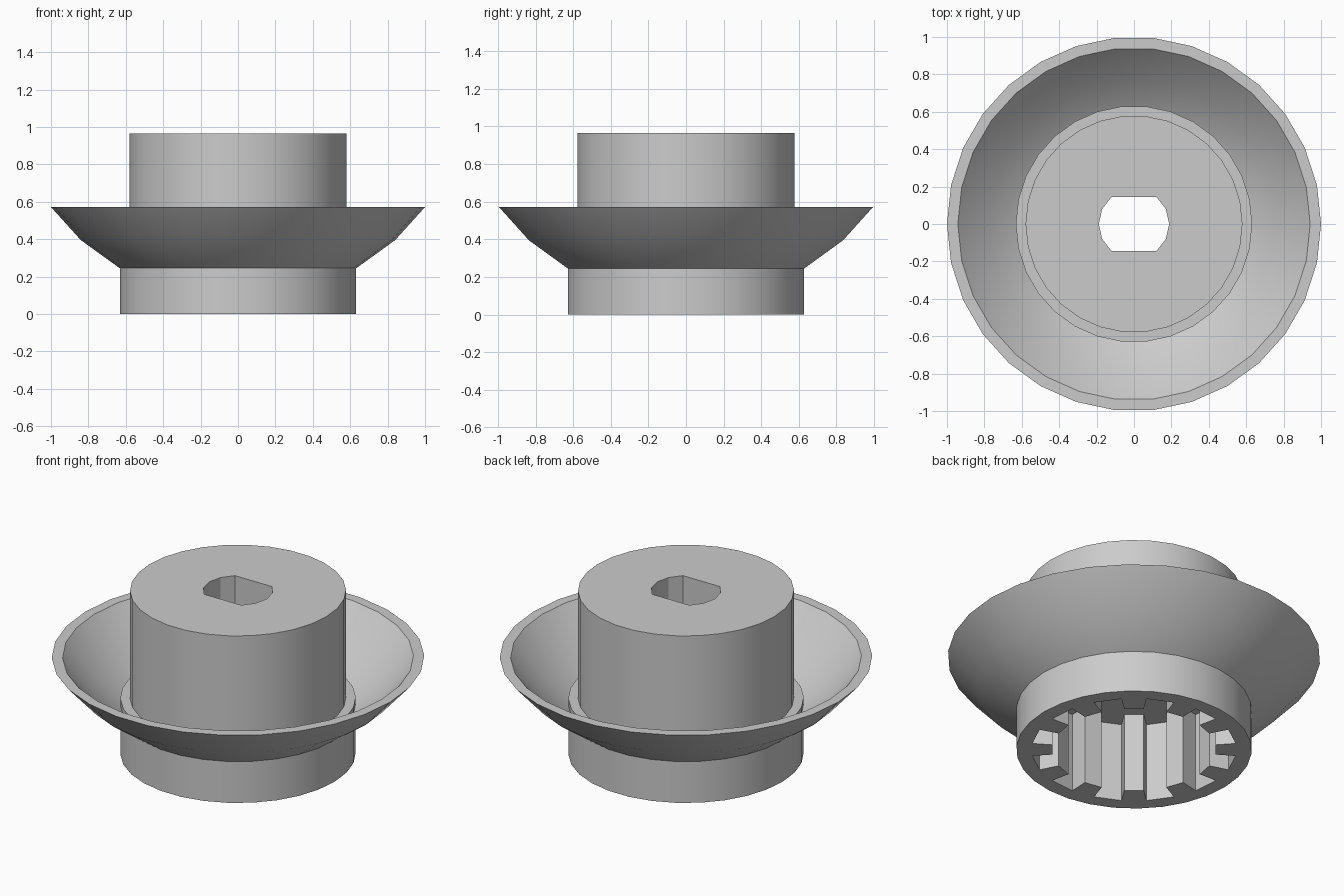
import bpy, bmesh
from math import sin, cos, radians, pi

SIDES = 30
TEETH = 12

cube = bpy.data.objects.get("Cube")
if cube:
    bpy.data.objects.remove(cube, do_unlink=True)

grey = bpy.data.materials.new("plain grey")
grey.use_nodes = True
grey.diffuse_color = (0.6, 0.6, 0.6, 1)
grey.node_tree.nodes["Principled BSDF"].inputs["Base Color"].default_value = (0.6, 0.6, 0.6, 1)


def circle(r):
    return [(r * cos(2 * pi * i / SIDES), r * sin(2 * pi * i / SIDES)) for i in range(SIDES)]


def loft(name, sections, ring=False):
    """Skin a stack of (outline, height) sections; cap the ends or join them into a ring."""
    bm = bmesh.new()
    loops = [[bm.verts.new((x, y, z)) for x, y in outline] for outline, z in sections]
    pairs = list(zip(loops, loops[1:]))
    if ring:
        pairs.append((loops[-1], loops[0]))
    else:
        bm.faces.new(loops[0])
        bm.faces.new(loops[-1])
    for low, high in pairs:
        n = len(low)
        for i in range(n):
            j = (i + 1) % n
            bm.faces.new((low[i], low[j], high[j], high[i]))
    bmesh.ops.recalc_face_normals(bm, faces=bm.faces)
    mesh = bpy.data.meshes.new(name)
    bm.to_mesh(mesh)
    bm.free()
    mesh.materials.append(grey)
    obj = bpy.data.objects.new(name, mesh)
    bpy.context.collection.objects.link(obj)
    return obj


def activate(obj):
    bpy.ops.object.select_all(action="DESELECT")
    obj.select_set(True)
    bpy.context.view_layer.objects.active = obj


def cut(obj, cutter):
    cutter.hide_render = True
    mod = obj.modifiers.new("cut", "BOOLEAN")
    mod.operation = "DIFFERENCE"
    mod.solver = "EXACT"
    mod.object = cutter
    activate(obj)
    bpy.ops.object.modifier_apply(modifier=mod.name)
    bpy.data.objects.remove(cutter, do_unlink=True)


# Hub: wide collar with a narrower core on top
hub = loft("hub", [(circle(r), z) for r, z in
                   [(0.632, 0), (0.632, 0.33), (0.58, 0.33), (0.58, 0.965)]])

# Toothed socket in the underside
outline = []
for k in range(TEETH):
    middle = 5 + k * 360 / TEETH
    for r, offset in [(0.44, -8.2), (0.55, -8), (0.55, 8), (0.44, 8.2)]:
        a = radians(middle + offset)
        outline.append((r * cos(a), r * sin(a)))
cut(hub, loft("socket_cutter", [(outline, -0.1), (outline, 0.47)]))

# Shaft hole with two flat sides
hole = []
for start in (-50, 130):
    for step in range(5):
        a = radians(start + 25 * step)
        hole.append((0.188 * cos(a), 0.188 * sin(a)))
cut(hub, loft("shaft_hole_cutter", [(hole, 0.3), (hole, 1.1)]))

# Flared dish around the collar, its root buried in the collar wall
dish = loft("dish", [(circle(r), z) for r, z in
                     [(0.6, 0.225), (0.632, 0.245), (0.84, 0.395), (1.0, 0.572),
                      (0.942, 0.572), (0.78, 0.395), (0.632, 0.29), (0.6, 0.27)]], ring=True)

for part in (hub, dish):
    activate(part)
    bpy.ops.object.shade_smooth_by_angle(angle=radians(25 if part is dish else 20))
